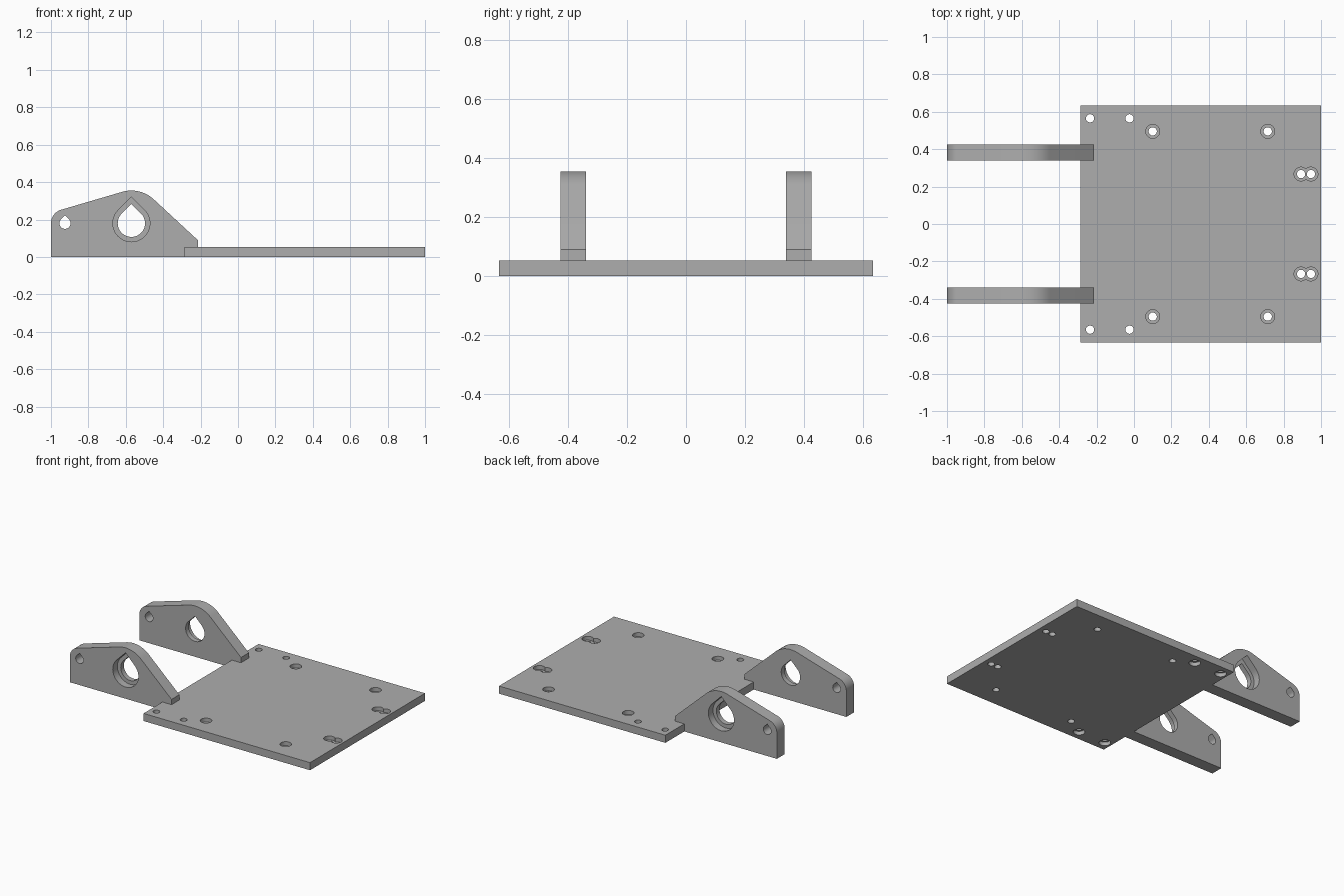
import bpy, bmesh, math
from mathutils import Vector

cube = bpy.data.objects.get("Cube")
if cube:
    bpy.data.objects.remove(cube, do_unlink=True)

# Single grey material
grey = bpy.data.materials.new("grey")
grey.use_nodes = True
grey.diffuse_color = (0.42, 0.42, 0.42, 1)
grey.node_tree.nodes["Principled BSDF"].inputs["Base Color"].default_value = grey.diffuse_color


def prism(name, outline, start, depth):
    """Extrude an outline of 3D points from offset start along depth."""
    bm = bmesh.new()
    base = bm.faces.new([bm.verts.new(Vector(p) + Vector(start)) for p in outline])
    top = bmesh.ops.extrude_face_region(bm, geom=[base])["geom"]
    bmesh.ops.translate(bm, vec=depth, verts=[v for v in top if isinstance(v, bmesh.types.BMVert)])
    bmesh.ops.recalc_face_normals(bm, faces=bm.faces)
    mesh = bpy.data.meshes.new(name)
    bm.to_mesh(mesh)
    bm.free()
    mesh.materials.append(grey)
    obj = bpy.data.objects.new(name, mesh)
    bpy.context.collection.objects.link(obj)
    return obj


def arc(cx, cy, r, a0, a1, n):
    angles = [math.radians(a0 + (a1 - a0) * i / n) for i in range(n + 1)]
    return [(cx + r * math.cos(a), cy + r * math.sin(a)) for a in angles]


def teardrop(cx, cz, r):
    """Printable round hole with a pointed roof."""
    return arc(cx, cz, r, 135, 405, 36) + [(cx, cz + r * math.sqrt(2))]


def upright(points):
    return [(x, 0, z) for x, z in points]


def cut(obj, cutters):
    """Subtract the cutters, bake the result and shade it."""
    for c in cutters:
        c.hide_render = True
        mod = obj.modifiers.new("hole", "BOOLEAN")
        mod.operation, mod.solver, mod.object = "DIFFERENCE", "EXACT", c
    graph = bpy.context.evaluated_depsgraph_get()
    mesh = bpy.data.meshes.new_from_object(obj.evaluated_get(graph))
    obj.modifiers.clear()
    obj.data = mesh
    mesh.name = obj.name
    for c in cutters:
        bpy.data.objects.remove(c, do_unlink=True)
    mesh.shade_smooth()
    mesh.set_sharp_from_angle(angle=math.radians(30))


# Base plate
LEFT, RIGHT, HALF, THICK = -0.285, 1.0, 0.634, 0.053
corners = [(LEFT, -HALF, 0), (RIGHT, -HALF, 0), (RIGHT, HALF, 0), (LEFT, HALF, 0)]
plate = prism("base_plate", corners, (0, 0, 0), (0, 0, THICK))


def bore(x, y, r, z0, z1):
    ring = [(px, py, 0) for px, py in arc(x, y, r, 0, 350, 35)]
    return prism("bore", ring, (0, 0, z0), (0, 0, z1 - z0))


# Screw holes: x, y, whether the wide recess is on top
holes = [(-0.235, 0.565, False), (-0.024, 0.565, False), (0.1, 0.495, True),
         (0.715, 0.495, True), (0.893, 0.267, True), (0.946, 0.267, True)]
cutters = []
for side in (-1, 1):
    for x, y, on_top in holes:
        cutters.append(bore(x, side * y, 0.022, -0.1, 0.2))
        low, high = (0.026, 0.2) if on_top else (-0.1, 0.026)
        cutters.append(bore(x, side * y, 0.037, low, high))
cut(plate, cutters)

# Side arms: two tangent rounded corners and a sloping tail
AXIS = 0.18
PIVOT, TIP = -0.57, -0.925
INNER, OUTER = 0.34, 0.426
profile = [(-1, 0), (-0.215, 0), (-0.215, 0.09)]
profile += arc(PIVOT, AXIS, 0.175, 47.4, 106.4, 16)
profile += arc(TIP, AXIS, 0.075, 106.4, 180, 12)

for side, name in ((-1, "right_arm"), (1, "left_arm")):
    arm = prism(name, upright(profile), (0, side * INNER, 0), (0, side * (OUTER - INNER), 0))
    through = (0, side * 0.2, 0)
    span = (0, side * 0.4, 0)
    cut(arm, [
        prism("pivot_hole", upright(teardrop(PIVOT, AXIS, 0.073)), through, span),
        prism("bearing_seat", upright(teardrop(PIVOT, AXIS, 0.099)), (0, side * 0.375, 0), span),
        prism("pin_hole", upright(teardrop(TIP, AXIS, 0.03)), through, span),
    ])
